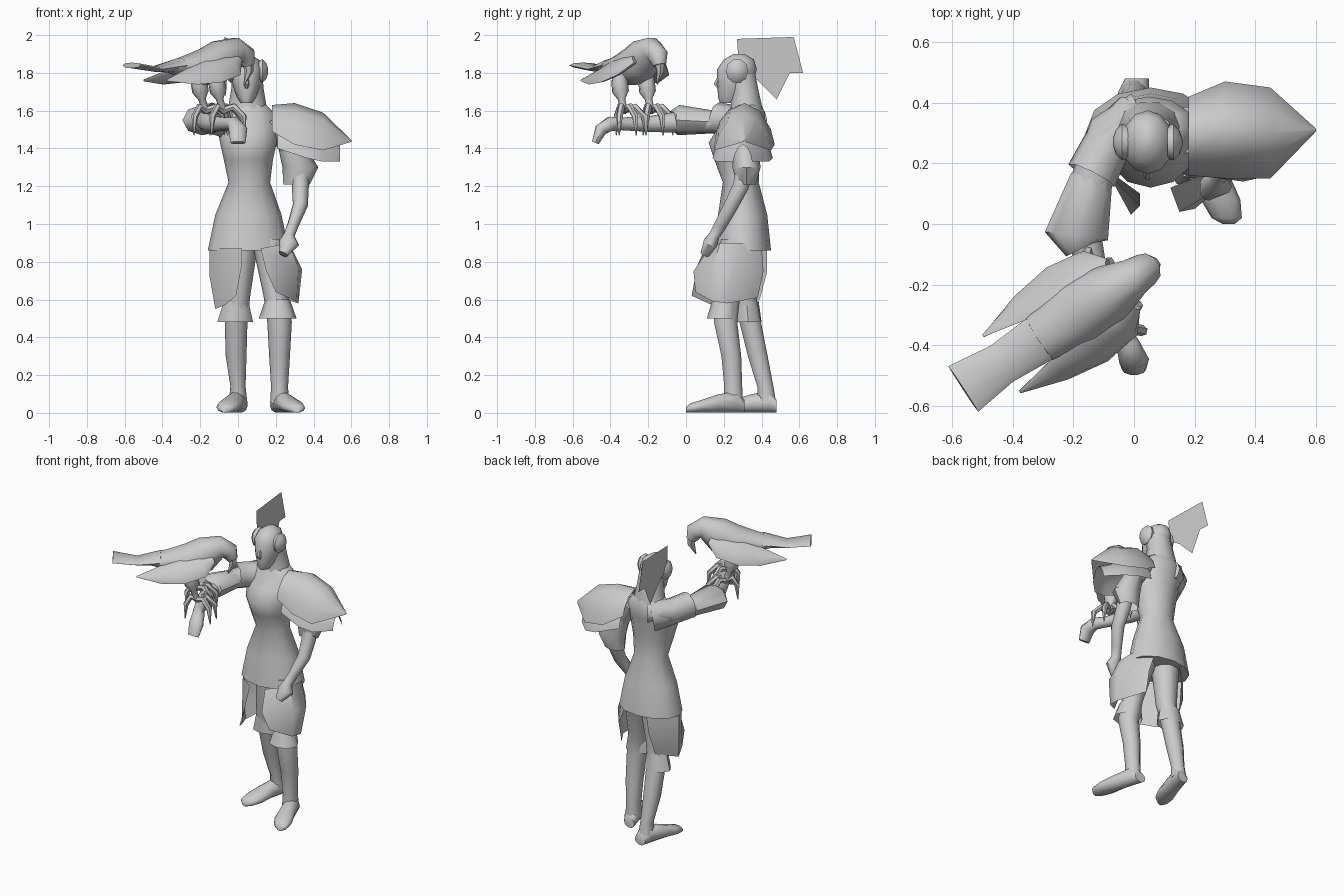
import bpy
import math
from mathutils import Vector

cube = bpy.data.objects.get("Cube")
if cube:
    bpy.data.objects.remove(cube, do_unlink=True)

SCALE = 0.01  # all measurements below are in hundredths
X_AXIS, Y_AXIS, Z_AXIS = Vector((1, 0, 0)), Vector((0, 1, 0)), Vector((0, 0, 1))

grey = bpy.data.materials.new("plain_grey")
grey.use_nodes = True
grey.diffuse_color = (0.6, 0.6, 0.6, 1)
grey.node_tree.nodes["Principled BSDF"].inputs["Base Color"].default_value = grey.diffuse_color


def make(name, points, faces, angle=50):
    """Create a smooth shaded mesh object from points and faces."""
    mesh = bpy.data.meshes.new(name)
    mesh.from_pydata([Vector(p) * SCALE for p in points], [], faces)
    mesh.materials.append(grey)
    obj = bpy.data.objects.new(name, mesh)
    bpy.context.collection.objects.link(obj)
    bpy.ops.object.select_all(action="DESELECT")
    obj.select_set(True)
    bpy.context.view_layer.objects.active = obj
    bpy.ops.object.shade_smooth_by_angle(angle=math.radians(angle))
    return obj


def strip_faces(rows, columns, closed):
    """Quads joining consecutive rows of points."""
    faces = []
    for r in range(rows - 1):
        for c in range(columns if closed else columns - 1):
            d = (c + 1) % columns
            faces.append((r * columns + c, r * columns + d,
                          (r + 1) * columns + d, (r + 1) * columns + c))
    return faces


def loft(name, rings, side=X_AXIS, axis=None, sides=10, capped=True):
    """Skin elliptical rings (x, y, z, radius along side, other radius)."""
    centres = [Vector(ring[:3]) for ring in rings]
    points = []
    for i, (centre, ring) in enumerate(zip(centres, rings)):
        ahead = centres[min(i + 1, len(rings) - 1)]
        behind = centres[max(i - 1, 0)]
        tangent = axis or (ahead - behind).normalized()
        u = (side - tangent * side.dot(tangent)).normalized()
        v = tangent.cross(u)
        for k in range(sides):
            a = math.tau * k / sides
            points.append(centre + u * ring[3] * math.cos(a) + v * ring[4] * math.sin(a))
    faces = strip_faces(len(rings), sides, True)
    if capped:
        last = len(points) - sides
        faces.append(tuple(reversed(range(sides))))
        faces.append(tuple(range(last, last + sides)))
    return make(name, points, faces)


def sheet(name, rows):
    """Open curved sheet from equal rows of points."""
    points = [p for row in rows for p in row]
    return make(name, points, strip_faces(len(rows), len(rows[0]), False))


def dome(name, stations, segments=6):
    """Open peaked barrel from arches (x, y centre, base z, half width, height)."""
    rows = []
    for x, y, base, width, height in stations:
        angles = [math.pi * k / segments for k in range(segments + 1)]
        rows.append([(x, y - width * math.cos(a), base + height * abs(math.sin(a)) ** 1.4)
                     for a in angles])
    return sheet(name, rows)


# Tunic, neck and head
loft("tunic", [(5.5, 30, 86, 21.5, 15), (5.5, 30, 105, 17.5, 13), (6, 29, 122, 11, 9.5),
               (5.5, 27, 134, 13, 12), (5.5, 26, 143, 15, 14), (5, 29, 151, 16, 12),
               (5, 32, 158, 15, 10), (5, 32, 163, 10, 8)], axis=Z_AXIS, sides=12)
loft("hair_and_neck", [(5, 32, 153, 13, 9), (5, 32, 163, 10, 8.5), (5, 31, 172, 8.5, 7.5),
                       (5, 29, 180, 8, 8)], axis=Z_AXIS)
loft("head", [(4.5, 23, 164, 3, 5), (4.5, 24, 167, 5, 7), (4.5, 26, 174, 7.5, 9.5),
              (4.5, 27, 182, 8.5, 10.5), (4.5, 28, 187, 6.5, 8), (4.5, 28, 190, 2, 3)],
     axis=Z_AXIS, sides=12)
loft("nose", [(4.5, 18, 179, 1, 1), (4.5, 16, 174, 1.5, 1.5), (4.5, 17.5, 172, 1, 1)], sides=6)

# Round ear covers
for name, x, out in (("left_ear_cover", 11, 1), ("right_ear_cover", -2, -1)):
    loft(name, [(x, 27, 181, 5.5, 6), (x + 2 * out, 27, 181, 6, 6.5),
                (x + 4 * out, 27, 181, 4, 4.5), (x + 5 * out, 27, 181, 1, 1)], side=Y_AXIS)

# Flat crest behind the head
outline = [(27, 198), (57, 199), (62, 180), (55, 180), (48, 166), (37, 177), (28, 183)]
make("head_crest", [(-5 - (y - 25) * 0.07, y, z) for y, z in outline],
     [tuple(range(len(outline)))])

# Legs
loft("left_leg", [(16, 28, 92, 9, 10), (20, 22, 62, 6.5, 7), (22, 21, 48, 6.5, 6.5),
                  (22, 24, 30, 5.5, 5.5), (22, 25, 14, 4.5, 5), (22, 25, 5, 5, 5.5)], axis=Z_AXIS)
loft("right_leg", [(2, 32, 92, 9, 9), (0, 31, 62, 6.5, 6.5), (-1, 34, 48, 6, 6),
                   (-1, 38, 30, 5.5, 5.5), (0, 42, 14, 4, 4.5), (0, 43, 5, 5, 5)], axis=Z_AXIS)
loft("left_knee_cuff", [(21, 21, 60, 6.5, 7), (21, 19, 50, 10, 8)], axis=Z_AXIS, sides=8, capped=False)
loft("right_knee_cuff", [(-1, 32, 59, 6.5, 6.5), (-1.5, 33, 48, 9.5, 7)], axis=Z_AXIS, sides=8, capped=False)


def foot(name, x, y, splay):
    """Foot from the heel at x, y; the toe turns out by splay."""
    steps = [(0, 4, 3.5), (4, 5, 6), (14, 5.5, 5), (23, 6.5, 3.5), (29, 5, 2.5), (31, 2, 1.5)]
    loft(name, [(x + splay * d, y - d, rise, wide, rise) for d, wide, rise in steps], axis=-Y_AXIS)


foot("left_foot", 21, 31, 0.33)
foot("right_foot", 1, 48, -0.25)

# Hip plates wrapped around the outside of each thigh
sheet("left_hip_plate", [[(12, 12, 87), (27, 18, 90), (27, 30, 90), (17, 40, 88)],
                         [(15, 4, 75), (32, 14, 76), (34, 25, 76), (22, 41, 75)],
                         [(20, 5, 64), (31, 14, 59), (32, 22, 58), (22, 38, 61)]])
sheet("right_hip_plate", [[(2, 10, 87), (-9, 18, 87), (-15, 29, 87), (0, 43, 87)],
                          [(2, 6, 78), (-8, 16, 73), (-15, 29, 72), (-2, 43, 75)],
                          [(-1, 3, 62), (-7, 14, 57), (-12, 25, 55), (-4, 39, 60)]])

# Left arm hanging down
loft("left_arm", [(18, 31, 155, 6, 8), (27, 31, 142, 6, 6), (33, 31, 128, 5, 5), (33, 29, 120, 4.5, 4.5),
                  (33, 24, 110, 4, 4), (29, 18, 99, 3, 3.5), (27, 15, 94, 3, 3),
                  (27, 13, 90, 5.5, 4), (24, 10, 84, 2.5, 2.5)])
loft("left_sleeve", [(26, 31, 147, 6, 6.5), (33, 32, 130, 9.5, 7.5), (31, 32, 121, 7, 5)],
     sides=8, axis=-Z_AXIS, capped=False)

# Right arm held forward as a perch
loft("right_arm", [(3, 36, 155, 8, 8), (-8, 30, 155, 7.5, 7), (-14, 14, 154, 7, 6), (-17, -2, 154, 6, 6),
                   (-13, -18, 153, 4.5, 4.5), (-6, -34, 153, 3.5, 3.5), (-2, -40, 153, 4, 4),
                   (0, -45, 150, 5, 3.5), (0, -48, 143, 4, 2)])
loft("right_upper_sleeve", [(1, 35, 152, 9, 11), (-8, 28, 154, 8, 8.5), (-14, 16, 156, 8.5, 8.5)],
     sides=8, capped=False)
loft("right_lower_sleeve", [(-14, 15, 154, 7, 6), (-19, -4, 155, 10.5, 8), (-17, -8, 155, 6, 5)],
     sides=8, capped=False)

# Layered shoulder guard
dome("shoulder_guard_upper", [(18, 29, 149, 13, 14), (30, 31, 142, 16, 22),
                              (45, 30, 139, 15, 20), (60, 31, 143.5, 0.5, 1)])
dome("shoulder_guard_lower", [(21, 29, 140, 13, 16), (36, 30, 135, 16, 18),
                              (45, 30, 133, 14, 14), (54, 30, 133, 5, 9)])

# Bird of prey: local frame with forward and sideways directions
FORWARD, SIDEWAYS, BIRD = Vector((0.84, 0.55, 0)), Vector((-0.55, 0.84, 0)), Vector((-16, -28, 0))


def bird_loft(name, rings, side=SIDEWAYS, **options):
    """Loft with rings given as (forward, sideways, height, radii)."""
    placed = [(*(BIRD + FORWARD * f + SIDEWAYS * s + Z_AXIS * z), a, b) for f, s, z, a, b in rings]
    return loft(name, placed, side, **options)


bird_loft("bird_body", [(-24, 0, 183, 7, 3), (-13, 0, 183, 9, 6.5), (-2, 0, 183, 11, 10), (9, 0, 187, 10, 11),
                        (19, 0, 192, 6.5, 7), (24, 0, 189, 5.5, 5.5), (25.5, 0, 184, 3.5, 3.5)])
bird_loft("bird_beak", [(25, 0, 186, 3, 3.5), (26, 0, 181, 2, 2.5), (23, 0, 174, 0.4, 0.4)], sides=6)
bird_loft("bird_tail", [(-18, 0, 184, 8, 4), (-33, 0, 182, 7, 1.5), (-48, 0, 184, 9, 1.5)], sides=8)
for word, s in (("left", 1), ("right", -1)):
    # Folded wing sloping outward and down from the back
    bird_loft("bird_" + word + "_wing",
              [(14, 8 * s, 187, 2.5, 2), (7, 11 * s, 184, 8, 2.5), (-5, 12 * s, 181, 9, 2.5),
               (-18, 12 * s, 178, 6, 1.5), (-33, 11 * s, 176, 0.5, 0.5)],
              Z_AXIS * 0.7 - SIDEWAYS * s * 0.7, sides=8)
    foot_at = 8.5 * s
    bird_loft("bird_" + word + "_leg",
              [(0, foot_at, 181, 3.5, 3.5), (0, foot_at, 175, 4.5, 4.5), (1, foot_at, 170, 4.5, 4.5),
               (2, foot_at, 166, 2, 2), (4, foot_at, 160, 2, 2)], sides=8)
    # Curved talons gripping the forearm, with a short one behind
    for number, (turn, reach) in enumerate(((-45, 1), (0, 1), (45, 1), (180, 0.6))):
        f, t = math.cos(math.radians(turn)), math.sin(math.radians(turn))
        path = [(0, 160, 2), (6, 162, 2), (11, 157, 1.8), (12, 147, 0.3)]
        bird_loft("bird_%s_talon_%d" % (word, number + 1),
                  [(4 + f * d * reach, foot_at + t * d * reach, z, r, r) for d, z, r in path],
                  SIDEWAYS * f - FORWARD * t, sides=6)
